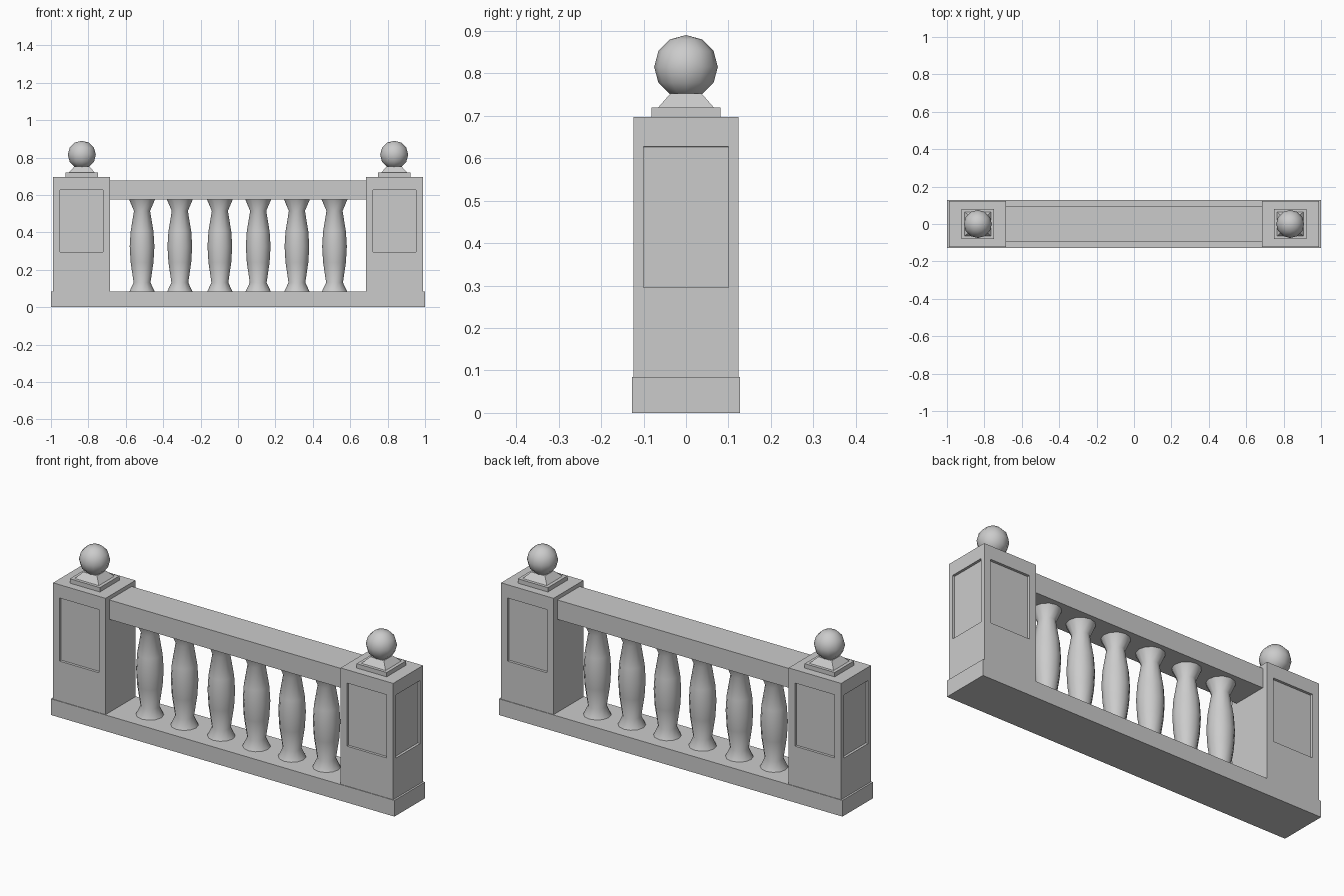
import bpy, bmesh, math
from mathutils import Matrix, Vector

cube = bpy.data.objects.get("Cube")
if cube:
    bpy.data.objects.remove(cube, do_unlink=True)

stone = bpy.data.materials.new("grey_stone")
stone.use_nodes = True
GREY = (0.6, 0.6, 0.6, 1)
stone.diffuse_color = GREY
stone.node_tree.nodes["Principled BSDF"].inputs["Base Color"].default_value = GREY


def finish(name, bm, smooth=None):
    bmesh.ops.recalc_face_normals(bm, faces=bm.faces)
    mesh = bpy.data.meshes.new(name)
    bm.to_mesh(mesh)
    bm.free()
    mesh.materials.append(stone)
    obj = bpy.data.objects.new(name, mesh)
    bpy.context.collection.objects.link(obj)
    if smooth:
        bpy.ops.object.select_all(action='DESELECT')
        obj.select_set(True)
        bpy.context.view_layer.objects.active = obj
        bpy.ops.object.shade_smooth_by_angle(angle=math.radians(smooth))
    return obj


def block(cx, half_x, half_y, z0, z1):
    bm = bmesh.new()
    size = Matrix.Diagonal((2 * half_x, 2 * half_y, z1 - z0, 1))
    bmesh.ops.create_cube(bm, size=1, matrix=Matrix.Translation((cx, 0, (z0 + z1) / 2)) @ size)
    return bm


def post(name, side):
    cx, half_x, half_y = side * 0.837, 0.153, 0.124
    bm = block(cx, half_x, half_y, 0.085, 0.697)
    bm.normal_update()
    # Recessed panels on the front, back and outer end
    panels = [f for f in bm.faces if abs(f.normal.y) > 0.9 or f.normal.x * side > 0.9]
    bmesh.ops.inset_individual(bm, faces=panels, thickness=0.02)
    for f in panels:
        centre = f.calc_center_median()
        for v in f.verts:
            v.co.z = 0.627 if v.co.z > centre.z else 0.295
            if abs(f.normal.y) > 0.9:
                v.co.x = cx + math.copysign(0.115, v.co.x - cx)
            else:
                v.co.y = math.copysign(0.1, v.co.y)
    bm.normal_update()
    bmesh.ops.inset_individual(bm, faces=panels, thickness=0.0005, depth=-0.013)
    finish(name, bm)


def finial(name, side):
    cx = side * 0.835
    # Square plate, tapered neck and ball
    finish(name + "_plate", block(cx, 0.0875, 0.081, 0.697, 0.72))
    bm = block(cx, 0.07, 0.065, 0.72, 0.752)
    for v in bm.verts:
        if v.co.z > 0.74:
            v.co.x = cx + (v.co.x - cx) * 0.57
            v.co.y *= 0.57
    finish(name + "_neck", bm)
    bm = bmesh.new()
    bmesh.ops.create_uvsphere(bm, u_segments=12, v_segments=6, radius=0.075,
                              matrix=Matrix.Translation((cx, 0, 0.815)))
    finish(name + "_ball", bm, 60)


def baluster(name, x):
    # Turned profile: radius, height
    profile = [(0.067, 0.085), (0.045, 0.132), (0.061, 0.24), (0.066, 0.325),
               (0.061, 0.405), (0.043, 0.515), (0.069, 0.576)]
    bm = bmesh.new()
    points = [bm.verts.new((x + r, 0, z)) for r, z in profile]
    edges = [bm.edges.new(pair) for pair in zip(points, points[1:])]
    bmesh.ops.spin(bm, geom=points + edges, cent=(x, 0, 0), axis=(0, 0, 1),
                   angle=math.tau, steps=12, use_merge=True)
    bmesh.ops.remove_doubles(bm, verts=bm.verts, dist=0.0005)
    bmesh.ops.holes_fill(bm, edges=bm.edges, sides=0)
    finish(name, bm, 35)


# Long base and handrail
finish("base", block(0, 1.0, 0.127, 0, 0.085))
finish("handrail", block(0, 0.69, 0.093, 0.575, 0.677))

# End posts with ball finials
for label, side in (("left", 1), ("right", -1)):
    post(label + "_post", side)
    finial(label + "_finial", side)

# Row of balusters
for i, x in enumerate((-0.513, -0.311, -0.097, 0.108, 0.315, 0.516)):
    baluster("baluster_%d" % (i + 1), x)
